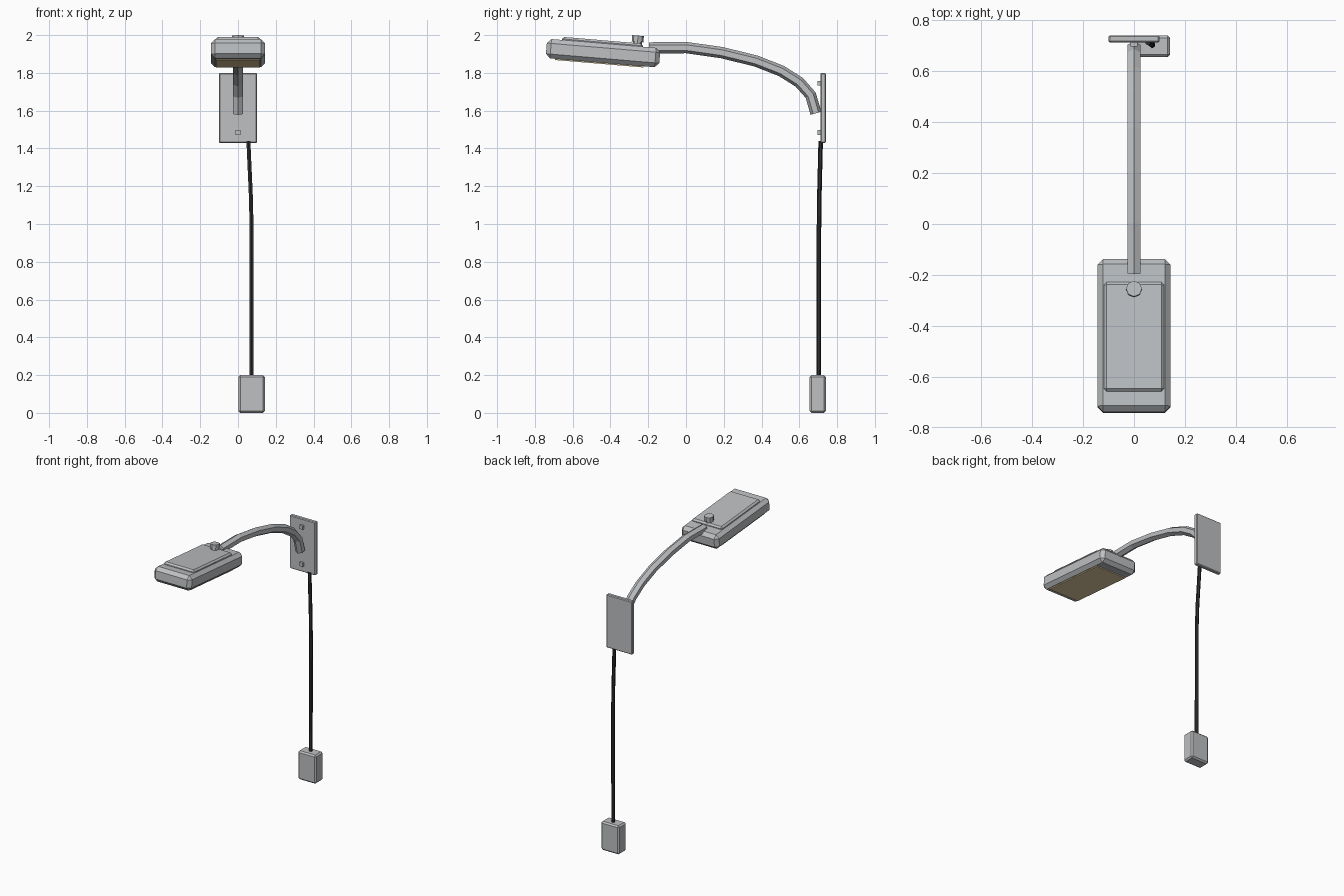
import bpy, bmesh, math
from mathutils import Vector, Matrix

if "Cube" in bpy.data.objects:
    bpy.data.objects.remove(bpy.data.objects["Cube"])


def material(name, col):
    m = bpy.data.materials.new(name)
    m.diffuse_color = (*col, 1)
    m.use_nodes = True
    m.node_tree.nodes["Principled BSDF"].inputs["Base Color"].default_value = m.diffuse_color
    return m


GREY = material("metal grey", (0.51, 0.525, 0.54))
BLACK = material("cable black", (0.03, 0.03, 0.03))
AMBER = material("warm lens", (0.86, 0.68, 0.40))

# Tilted frame shared by all lamp head parts
HEAD = Matrix.Translation((0, -0.44, 1.9065)) @ Matrix.Rotation(math.radians(-4.8), 4, 'X')


def finish(name, bm, mat, frame=None):
    bmesh.ops.recalc_face_normals(bm, faces=bm.faces)
    me = bpy.data.meshes.new(name)
    bm.to_mesh(me)
    bm.free()
    me.materials.append(mat)
    ob = bpy.data.objects.new(name, me)
    bpy.context.collection.objects.link(ob)
    if frame:
        ob.matrix_world = frame
    return ob


def box(name, lo, hi, mat, bevel=0.0, frame=None):
    bm = bmesh.new()
    bmesh.ops.create_cube(bm, size=1)
    for v in bm.verts:
        v.co = [lo[i] + (v.co[i] + 0.5) * (hi[i] - lo[i]) for i in range(3)]
    if bevel:
        bmesh.ops.bevel(bm, geom=bm.edges[:], offset=bevel, segments=1,
                        affect='EDGES', profile=0.5)
    return finish(name, bm, mat, frame)


def cylinder(name, centre, radius, z0, z1, sides, mat, frame=None):
    bm = bmesh.new()
    bmesh.ops.create_cone(bm, cap_ends=True, segments=sides, radius1=radius,
                          radius2=radius, depth=z1 - z0,
                          matrix=Matrix.Translation((*centre, (z0 + z1) / 2)))
    return finish(name, bm, mat, frame)


def tube(name, pts, radius, sides, mat):
    bm = bmesh.new()
    pts = [Vector(p) for p in pts]
    rings = []
    for i, p in enumerate(pts):
        t = (pts[min(i + 1, len(pts) - 1)] - pts[max(i - 1, 0)]).normalized()
        up = t.cross(Vector((1, 0, 0))).normalized()
        side = up.cross(t)
        angles = [2 * math.pi * k / sides + math.pi / 2 for k in range(sides)]
        rings.append([bm.verts.new(p + radius * (side * math.cos(a) + up * math.sin(a)))
                      for a in angles])
    for a, b in zip(rings, rings[1:]):
        for k in range(sides):
            n = (k + 1) % sides
            bm.faces.new((a[k], a[n], b[n], b[k]))
    bm.faces.new(rings[0])
    bm.faces.new(rings[-1])
    return finish(name, bm, mat)


# Lamp head: housing, raised lid, lens
box("head_housing", (-0.144, -0.30, -0.053), (0.144, 0.302, 0.0495), GREY, 0.023, HEAD)
box("head_lid", (-0.118, -0.222, 0.03), (0.118, 0.208, 0.066), GREY, 0.011, HEAD)
box("lens", (-0.116, -0.25, -0.0595), (0.116, 0.22, -0.052), AMBER, 0, HEAD)

# Sensor knob on the lid
cylinder("sensor_stem", (0, 0.178), 0.024, 0.055, 0.08, 8, GREY, HEAD)
cylinder("sensor_cap", (0, 0.178), 0.031, 0.073, 0.106, 8, GREY, HEAD)

# Curved arm
arm = [(-0.195, 1.932), (0.0, 1.934), (0.19, 1.907), (0.37, 1.863), (0.505, 1.81),
       (0.60, 1.75), (0.66, 1.682), (0.688, 1.586)]
tube("arm", [(0, y, z) for y, z in arm], 0.03, 6, GREY)

# Wall plate with two bolts
box("wall_plate", (-0.1, 0.712, 1.428), (0.1, 0.74, 1.80), GREY, 0.005)
for i, z in enumerate((1.485, 1.745)):
    box(f"plate_bolt_{i + 1}", (-0.013, 0.697, z - 0.013), (0.013, 0.716, z + 0.013), GREY)

# Power cable and supply box
tube("cable", [(0.055, 0.713, 1.44), (0.068, 0.706, 1.15), (0.072, 0.704, 0.98),
               (0.072, 0.702, 0.19)], 0.012, 6, BLACK)
box("power_box", (0.002, 0.655, 0.0), (0.142, 0.74, 0.20), GREY, 0.01)
